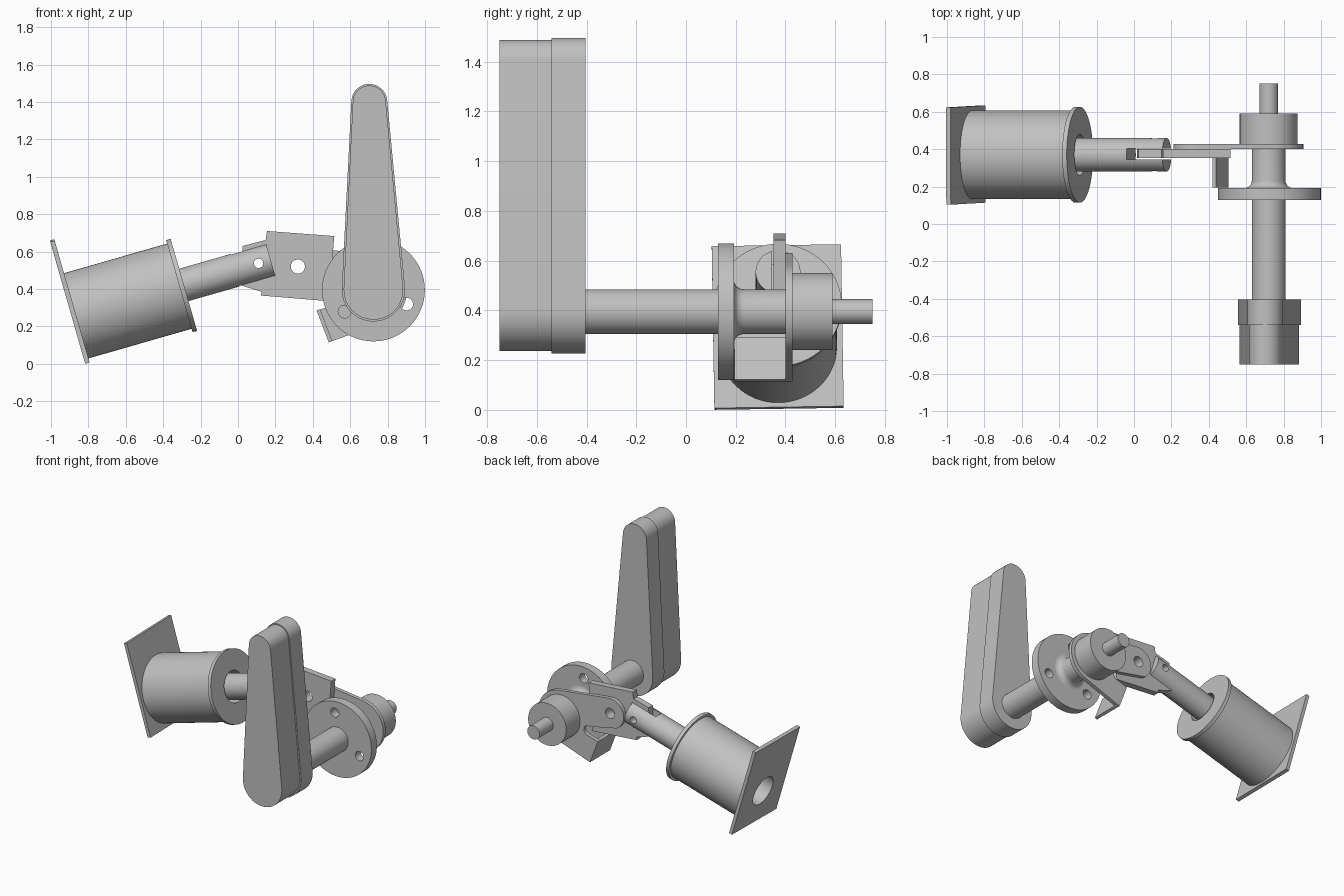
import bpy, bmesh
from math import pi, radians, sin, cos, acos, atan2, hypot
from mathutils import Matrix, Vector

old = bpy.data.objects.get("Cube")
if old:
    bpy.data.objects.remove(old, do_unlink=True)

GREY = (0.53, 0.53, 0.53, 1)
mat = bpy.data.materials.new("plain grey metal")
mat.use_nodes = True
mat.diffuse_color = GREY
mat.node_tree.nodes["Principled BSDF"].inputs["Base Color"].default_value = GREY

# Working frames: local z runs along the shaft, or along the plunger
SHAFT = Matrix.Translation((0.72, 0, 0.395)) @ Matrix.Rotation(-pi / 2, 4, 'X')
COIL = Matrix.Translation((0.175, 0.37, 0.555)) @ Matrix.Rotation(radians(74), 4, 'Y')


def finish(name, bm, frame=Matrix()):
    bmesh.ops.transform(bm, matrix=frame, verts=bm.verts)
    bmesh.ops.recalc_face_normals(bm, faces=bm.faces)
    me = bpy.data.meshes.new(name)
    bm.to_mesh(me)
    bm.free()
    me.materials.append(mat)
    ob = bpy.data.objects.new(name, me)
    bpy.context.collection.objects.link(ob)
    return ob


def activate(ob):
    bpy.ops.object.select_all(action='DESELECT')
    ob.select_set(True)
    bpy.context.view_layer.objects.active = ob


def lathe(name, profile, frame, closed=False, n=64):
    """Spin (radius, height) points about the local z axis."""
    bm = bmesh.new()
    vs = [bm.verts.new((r, 0, h)) for r, h in profile]
    es = [bm.edges.new(p) for p in zip(vs, vs[1:])]
    if closed:
        es.append(bm.edges.new((vs[-1], vs[0])))
    bmesh.ops.spin(bm, geom=vs + es, cent=(0, 0, 0), axis=(0, 0, 1),
                   angle=2 * pi, steps=n, use_duplicate=False)
    bmesh.ops.remove_doubles(bm, verts=bm.verts, dist=1e-5)
    return finish(name, bm, frame)


def rod(name, r, h0, h1, frame):
    return lathe(name, [(0, h0), (r, h0), (r, h1), (0, h1)], frame)


def prism(name, outline, y0, y1):
    """Extrude an (x, z) outline from y0 to y1."""
    bm = bmesh.new()
    face = bm.faces.new([bm.verts.new((x, y0, z)) for x, z in outline])
    out = bmesh.ops.extrude_face_region(bm, geom=[face])
    moved = [g for g in out["geom"] if isinstance(g, bmesh.types.BMVert)]
    bmesh.ops.translate(bm, vec=(0, y1 - y0, 0), verts=moved)
    return finish(name, bm)


def box(name, centre, size, frame):
    bm = bmesh.new()
    bmesh.ops.create_cube(bm, size=1)
    bmesh.ops.scale(bm, vec=size, verts=bm.verts)
    bmesh.ops.translate(bm, vec=centre, verts=bm.verts)
    return finish(name, bm, frame)


def cut(ob, *cutters):
    for c in cutters:
        c.hide_render = True
        activate(ob)
        m = ob.modifiers.new("cut", 'BOOLEAN')
        m.operation, m.solver, m.object = 'DIFFERENCE', 'EXACT', c
        bpy.ops.object.modifier_apply(modifier=m.name)
        bpy.data.objects.remove(c, do_unlink=True)


def hole(x, z, r):
    """Cutter drilled along y."""
    frame = Matrix.Translation((x, 0, z)) @ Matrix.Rotation(-pi / 2, 4, 'X')
    return rod("hole_cutter", r, -1, 1, frame)


def arc(c, r, a0, a1, n=24):
    angles = [a0 + (a1 - a0) * i / n for i in range(n + 1)]
    return [(c[0] + r * cos(a), c[1] + r * sin(a)) for a in angles]


def tangents(c0, r0, c1, r1):
    """Direction from c0 to c1, and the spread of the shared tangent points."""
    dx, dz = c1[0] - c0[0], c1[1] - c0[1]
    return atan2(dz, dx), acos((r0 - r1) / hypot(dx, dz))


def tapered(c0, r0, c1, r1):
    phi, off = tangents(c0, r0, c1, r1)
    return arc(c0, r0, phi + off, phi + 2 * pi - off) + arc(c1, r1, phi - off, phi + off)


# Solenoid: mounting plate, hollow flanged coil, slotted plunger
plate = box("mounting_plate", (-0.083, 0, -1.094), (0.677, 0.52, 0.025),
            COIL @ Matrix.Rotation(radians(0.9), 4, 'Z'))
cut(plate, rod("bore_cutter", 0.11, -1.3, -0.9, COIL))

lathe("solenoid_coil", [(0.11, -1.082), (0.237, -1.082), (0.237, -0.508), (0.256, -0.508),
                        (0.256, -0.483), (0.11, -0.483)], COIL, closed=True)

plunger = rod("plunger", 0.09, -0.85, 0, COIL)
cut(plunger, box("slot_cutter", (0, 0.005, 0), (0.4, 0.06, 0.396), COIL),
    hole(0.11, 0.537, 0.025))

# Link plate between the plunger and the lever
link = prism("link_plate", [(0.155, 0.71), (0.515, 0.683), (0.485, 0.335), (0.122, 0.365),
                            (0.126, 0.385), (0.015, 0.42), (0.025, 0.63), (0.148, 0.662)],
             0.352, 0.40)
cut(link, hole(0.32, 0.52, 0.038), hole(0.11, 0.537, 0.025))

# Lever: hub end, rounded pivot end, notch and bent stop tab
hub, tip = (0.72, 0.395), (0.32, 0.52)
phi, off = tangents(hub, 0.185, tip, 0.11)
outline = arc(hub, 0.185, radians(-70), phi - off)
outline += arc(tip, 0.11, phi - off, phi + off)
outline += arc((0.5, 0.345), 0.035, radians(110), radians(-70), 12)
outline += [(0.42, 0.285), (0.485, 0.115)]
lever = prism("lever", outline, 0.40, 0.428)
cut(lever, hole(*tip, 0.038))
prism("stop_tab", [(0.42, 0.285), (0.485, 0.115), (0.504, 0.122), (0.439, 0.292)], 0.194, 0.40)

# Shaft with a filleted neck, drilled disc, boss and stub
neck = [(0.13 + 0.04 * cos(a), 0.232 + 0.04 * sin(a))
        for a in (radians(270 - 15 * i) for i in range(7))]
lathe("shaft", [(0, -0.405), (0.09, -0.405), (0.09, 0.15), (0.13, 0.15)] + neck +
      [(0.09, 0.41), (0, 0.41)], SHAFT)
disc = rod("drilled_disc", 0.275, 0.128, 0.192, SHAFT @ Matrix.Translation((0.004, 0, 0)))
cut(disc, *[hole(0.724 + 0.193 * cos(a), 0.395 + 0.193 * sin(a), 0.034)
            for a in (radians(97 + 120 * i) for i in range(3))])
rod("lever_boss", 0.155, 0.428, 0.59, SHAFT)
rod("end_stub", 0.05, 0.59, 0.75, SHAFT)

# Two-layer tapered pedal arm
foot, top = (0.724, 0.395), (0.702, 1.4)
prism("pedal_arm_back", tapered(foot, 0.169, top, 0.096), -0.54, -0.405)
prism("pedal_arm_front", tapered(foot, 0.159, top, 0.088), -0.75, -0.54)

for ob in bpy.context.scene.objects:
    if ob.type == 'MESH' and ob.data.materials and ob.data.materials[0] == mat:
        activate(ob)
        bpy.ops.object.shade_smooth_by_angle(angle=radians(30))
